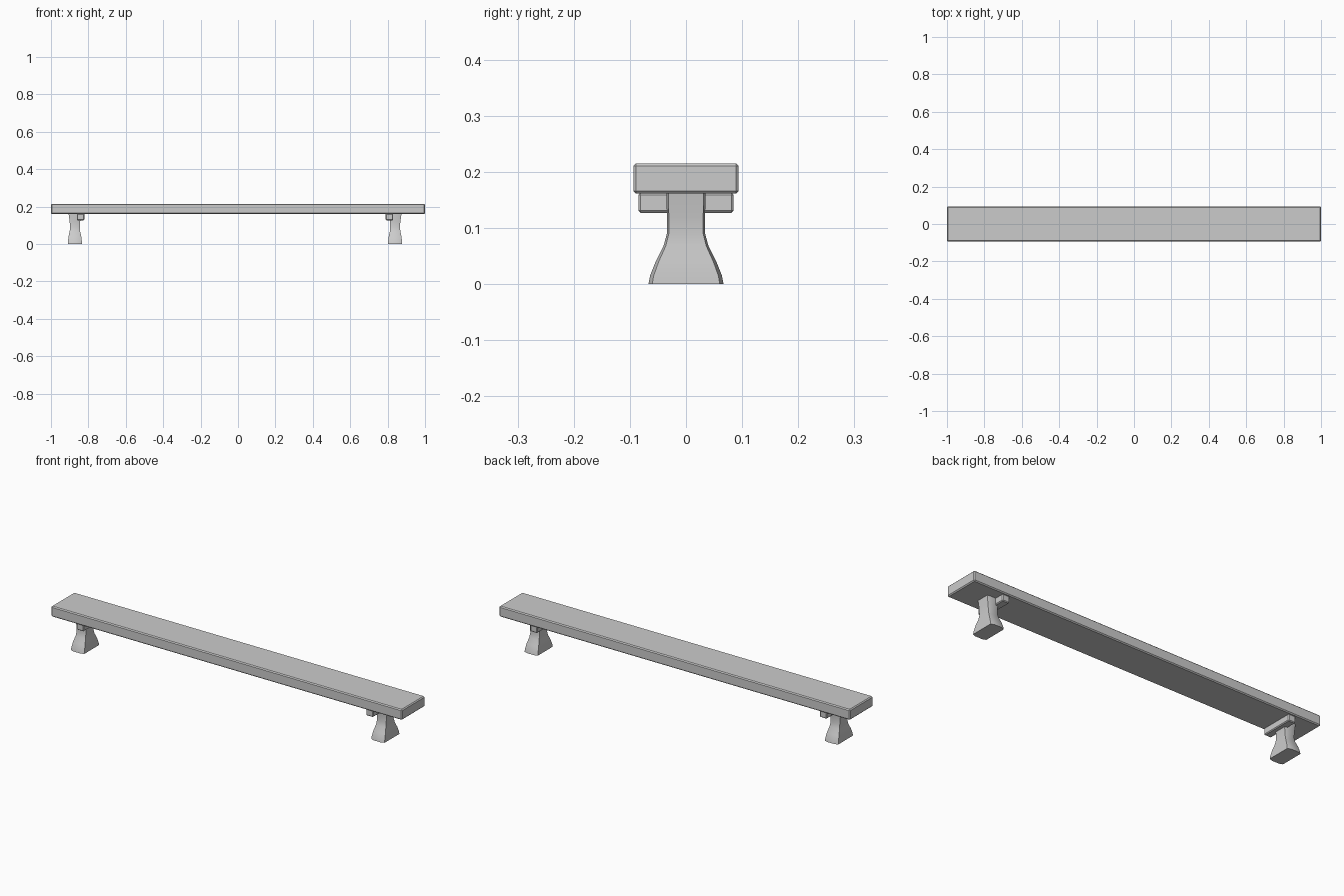
import bpy, bmesh

if "Cube" in bpy.data.objects:
    bpy.data.objects.remove(bpy.data.objects["Cube"])


def finish(name, bm):
    bmesh.ops.recalc_face_normals(bm, faces=bm.faces)
    mesh = bpy.data.meshes.new(name)
    bm.to_mesh(mesh)
    bm.free()
    obj = bpy.data.objects.new(name, mesh)
    bpy.context.collection.objects.link(obj)
    return obj


def box(name, lo, hi, bevel):
    bm = bmesh.new()
    bmesh.ops.create_cube(bm, size=1)
    for v in bm.verts:
        v.co = [(a + b) / 2 + c * (b - a) for a, b, c in zip(lo, hi, v.co)]
    bmesh.ops.bevel(bm, geom=bm.edges[:], offset=bevel, segments=1,
                    affect='EDGES', profile=0.5)
    return finish(name, bm)


# Leg profile: height, half width in x, half width in y
PROFILE = [(0, .038, .067), (.015, .037, .064), (.04, .034, .054),
           (.068, .028, .040), (.09, .026, .034), (.12, .028, .034),
           (.162, .034, .035)]


def leg(name, cx):
    bm = bmesh.new()
    rings = []
    for z, hx, hy in PROFILE:
        ix, iy = hx * .55, hy * .9  # chamfered corners
        pts = [(hx, -iy), (hx, iy), (ix, hy), (-ix, hy),
               (-hx, iy), (-hx, -iy), (-ix, -hy), (ix, -hy)]
        rings.append([bm.verts.new((cx + x, y, z)) for x, y in pts])
    for a, b in zip(rings, rings[1:]):
        for i in range(8):
            j = (i + 1) % 8
            bm.faces.new((a[i], a[j], b[j], b[i]))
    bm.faces.new(rings[0])
    bm.faces.new(rings[-1])
    obj = finish(name, bm)
    bpy.context.view_layer.objects.active = obj
    obj.select_set(True)
    bpy.ops.object.shade_smooth_by_angle(angle=.45)
    obj.select_set(False)


# Plank
box("seat_plank", (-1, -.094, .161), (1, .094, .215), .005)

# Legs with a cross brace on the inner side of each
for side, cx, s in (("left", -.872, 1), ("right", .84, -1)):
    leg(side + "_leg", cx)
    xs = sorted((cx + s * .011, cx + s * .051))
    box(side + "_cross_brace", (xs[0], -.085, .127), (xs[1], .085, .163), .004)
